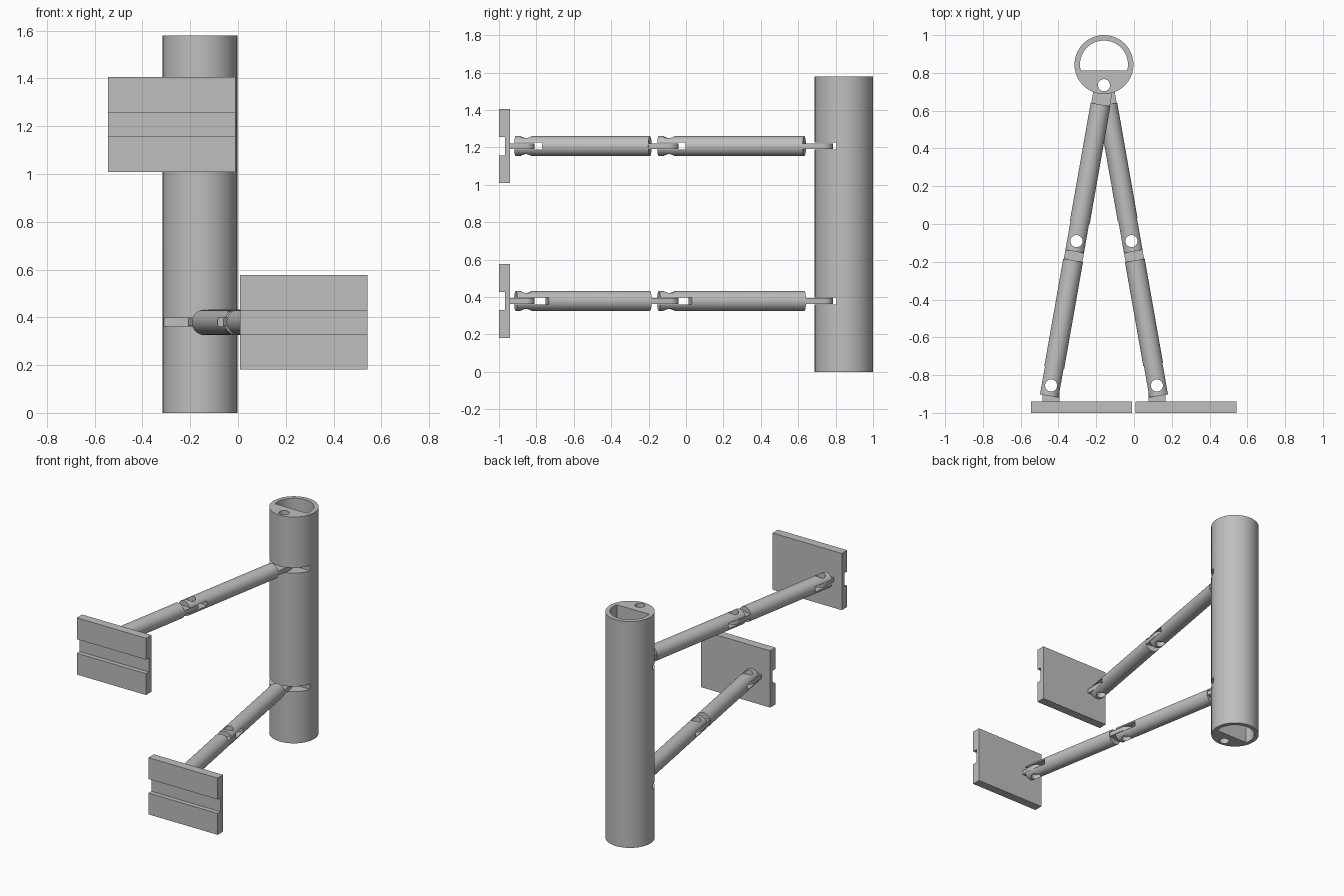
import bpy, bmesh
from math import cos, sin, pi, atan2, radians, asin, hypot
from mathutils import Matrix

cube = bpy.data.objects.get("Cube")
if cube:
    bpy.data.objects.remove(cube, do_unlink=True)

gray = bpy.data.materials.new("light gray")
gray.use_nodes = True
color = (0.52, 0.52, 0.52, 1)
gray.diffuse_color = color
gray.node_tree.nodes["Principled BSDF"].inputs["Base Color"].default_value = color

ID = Matrix.Identity(4)


def to_object(name, bm, m):
    bmesh.ops.recalc_face_normals(bm, faces=bm.faces)
    bm.transform(m)
    mesh = bpy.data.meshes.new(name)
    bm.to_mesh(mesh)
    bm.free()
    mesh.materials.append(gray)
    ob = bpy.data.objects.new(name, mesh)
    bpy.context.collection.objects.link(ob)
    return ob


def prism(name, outline, z0, z1, m=ID):
    """Upright solid with the given plan outline."""
    bm = bmesh.new()
    face = bm.faces.new([bm.verts.new((x, y, z0)) for x, y in outline])
    ext = bmesh.ops.extrude_face_region(bm, geom=[face])["geom"]
    top = [v for v in ext if isinstance(v, bmesh.types.BMVert)]
    bmesh.ops.translate(bm, verts=top, vec=(0, 0, z1 - z0))
    return to_object(name, bm, m)


def arc(x, y, r, a0, a1, n):
    return [(x + r * cos(a0 + (a1 - a0) * i / n), y + r * sin(a0 + (a1 - a0) * i / n))
            for i in range(n + 1)]


def circle(x, y, r, n=48):
    return arc(x, y, r, 0, 2 * pi, n)[:-1]


def rect(x0, x1, y0, y1):
    return [(x0, y0), (x1, y0), (x1, y1), (x0, y1)]


def tongue_outline(x, r, length):
    """Round lug about (x, 0) running on towards +x."""
    return arc(x, 0, r, pi / 2, 3 * pi / 2, 24) + [(x + length, -r), (x + length, r)]


def combine(ob, tool, operation="DIFFERENCE"):
    """Boolean the tool into ob, then remove the tool."""
    tool.hide_render = True
    mod = ob.modifiers.new("combine", "BOOLEAN")
    mod.operation, mod.solver, mod.object = operation, "EXACT", tool
    bpy.context.view_layer.objects.active = ob
    bpy.ops.object.modifier_apply(modifier=mod.name)
    bpy.data.objects.remove(tool, do_unlink=True)


def smooth(ob):
    bpy.ops.object.select_all(action="DESELECT")
    ob.select_set(True)
    bpy.context.view_layer.objects.active = ob
    bpy.ops.object.shade_smooth_by_angle(angle=radians(30))


CX, CY, HEIGHT = -0.159, 0.844, 1.58   # post
PIN_Y, PIN_R = 0.735, 0.032            # hinge holes
ARM_R, TONGUE, SLOT = 0.053, 0.015, 0.018
FLAT = 0.812                           # flat wall of the bore

# Post with a D-shaped bore and a pin hole
post = prism("post", circle(CX, CY, 0.156, 96), 0, HEIGHT)
a = asin((FLAT - CY) / 0.127)
combine(post, prism("bore", arc(CX, CY, 0.127, a, pi - a, 64), -0.1, HEIGHT + 0.1))
combine(post, prism("pin_hole", circle(CX, PIN_Y, PIN_R), -0.1, HEIGHT + 0.1))


def arm_segment(name, start, end, depth, m):
    """Rod with a tongue at its start and a slotted fork at its end."""
    bm = bmesh.new()
    first, last = start + 0.104, end + 0.056
    bmesh.ops.create_cone(bm, cap_ends=True, segments=48, radius1=ARM_R, radius2=ARM_R,
                          depth=last - first,
                          matrix=Matrix.Translation(((first + last) / 2, 0, 0))
                          @ Matrix.Rotation(pi / 2, 4, "Y"))
    rod = to_object(name, bm, m)
    combine(rod, prism("tongue", tongue_outline(start, 0.05, 0.15), -TONGUE, TONGUE, m), "UNION")
    combine(rod, prism("slot", rect(end - depth, end + 0.1, -0.1, 0.1), -SLOT, SLOT, m))
    for x in (start, end):
        combine(rod, prism("pin_hole", circle(x, 0, PIN_R), -0.1, 0.1, m))
    smooth(rod)


# Two hinged arms, each carrying a plate
for label, z, side, x0, x1, depth in (("upper", 1.207, -1, -0.545, -0.01, 0.097),
                                      ("lower", 0.379, 1, 0.008, 0.543, 0.114)):
    combine(post, prism("post_slot", rect(-0.5, 0.2, 0.6, 0.804), z - SLOT, z + SLOT))

    dx, dy = 0.28 * side, -1.59
    length = hypot(dx, dy)
    m = Matrix.Translation((CX, PIN_Y, z)) @ Matrix.Rotation(atan2(dy, dx), 4, "Z")
    arm_segment(label + "_rear_arm", 0, 0.838, depth, m)
    arm_segment(label + "_front_arm", 0.838, length, depth, m)

    # Plate with a front groove and a hinge tongue at the back
    plate = prism(label + "_plate", rect(x0, x1, -1, -0.94), z - 0.198, z + 0.198)
    combine(plate, prism("groove", rect(x0 - 0.1, x1 + 0.1, -1.1, -0.968), z - 0.049, z + 0.049))
    hinge = (Matrix.Translation((CX + dx, PIN_Y + dy, z)) @ Matrix.Rotation(-pi / 2, 4, "Z"))
    combine(plate, prism("tongue", tongue_outline(0, 0.045, 0.1), -TONGUE, TONGUE, hinge), "UNION")
    combine(plate, prism("pin_hole", circle(0, 0, PIN_R), -0.1, 0.1, hinge))
    smooth(plate)

smooth(post)
